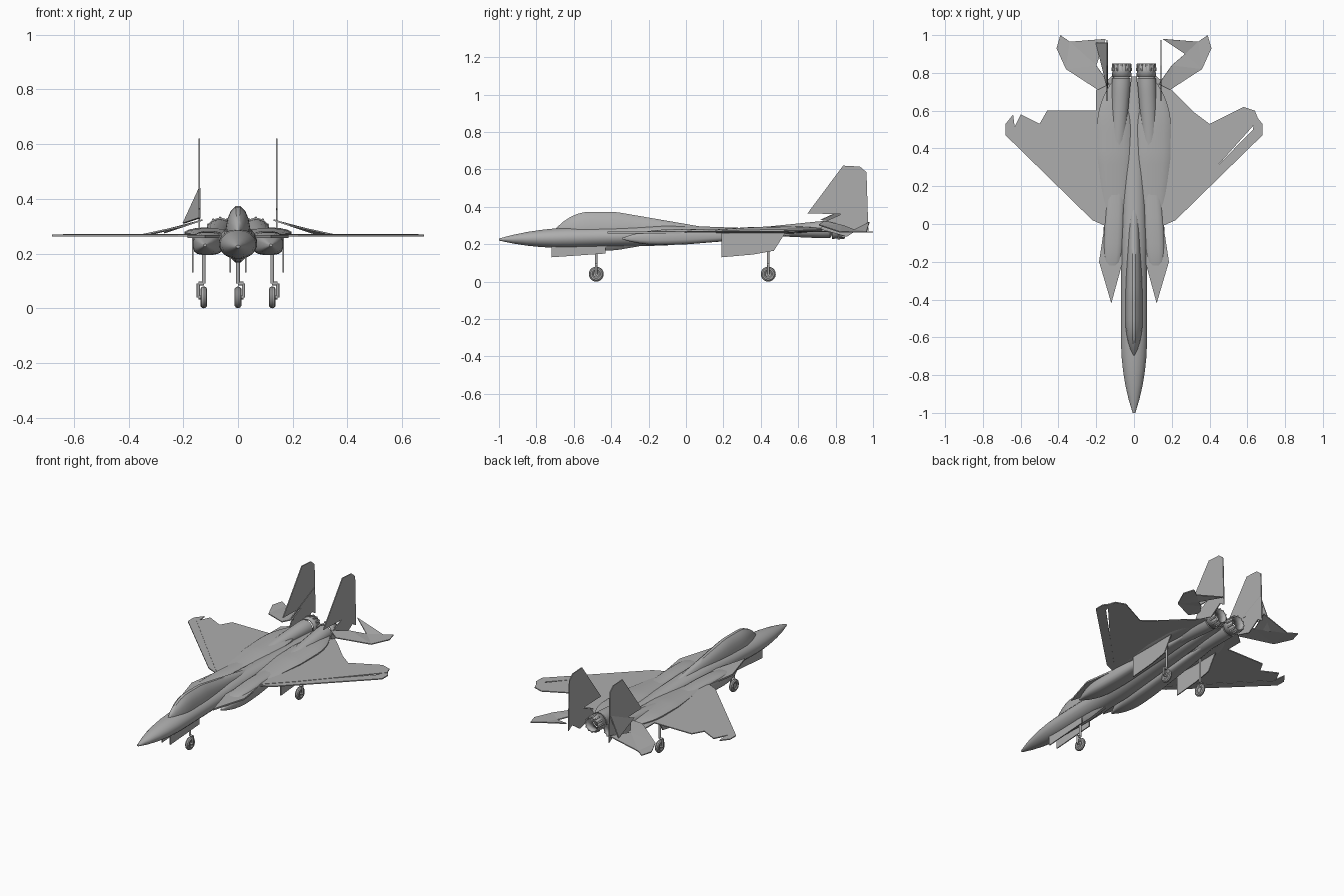
import bpy
import bmesh
from math import sin, cos, pi, sqrt, radians
from mathutils import Vector

cube = bpy.data.objects.get("Cube")
if cube:
    bpy.data.objects.remove(cube, do_unlink=True)

grey = bpy.data.materials.new("airframe_grey")
shade = 0.42
grey.diffuse_color = (shade, shade, shade, 1)
grey.use_nodes = True
grey.node_tree.nodes["Principled BSDF"].inputs["Base Color"].default_value = grey.diffuse_color


def smooth(ob):
    bpy.ops.object.select_all(action="DESELECT")
    ob.select_set(True)
    bpy.context.view_layer.objects.active = ob
    bpy.ops.object.shade_smooth_by_angle(angle=radians(35))


def finish(bm, name):
    bmesh.ops.recalc_face_normals(bm, faces=bm.faces)
    mesh = bpy.data.meshes.new(name)
    bm.to_mesh(mesh)
    bm.free()
    mesh.materials.append(grey)
    ob = bpy.data.objects.new(name, mesh)
    bpy.context.collection.objects.link(ob)
    return ob


def spindle(name, start, end, width, height, nose, tail, power=1.0, sides=16, steps=24):
    """Body between two points: a rounded nose and a tapering tail,
    each given as a share of the length. A low power makes it boxy."""
    start, end = Vector(start), Vector(end)
    bm = bmesh.new()
    rings = []
    for step in range(steps + 1):
        t = step / steps
        swell = max(0.1, sin(pi / 2 * min(1, t / nose)) ** 0.7)
        taper = max(0.05, min(1, (1 - t) / tail))
        centre = start.lerp(end, t)
        ring = []
        for i in range(sides):
            angle = 2 * pi * (i + 0.5) / sides
            c, s = cos(angle), sin(angle)
            across = c * abs(c) ** (power - 1) * width * swell * sqrt(taper)
            upward = s * abs(s) ** (power - 1) * height * swell * taper
            ring.append(bm.verts.new(centre + Vector((across, 0, upward))))
        rings.append(ring)
    for ring, following in zip(rings, rings[1:]):
        for i in range(sides):
            j = (i + 1) % sides
            bm.faces.new((ring[i], ring[j], following[j], following[i]))
    bm.faces.new(rings[0])
    bm.faces.new(rings[-1])
    smooth(finish(bm, name))


def plate(name, points, thickness=0.006):
    """Thin sheet with the given outline."""
    bm = bmesh.new()
    face = bm.faces.new([bm.verts.new(p) for p in points])
    bmesh.ops.triangulate(bm, faces=[face])
    mod = finish(bm, name).modifiers.new("thickness", "SOLIDIFY")
    mod.thickness = thickness
    mod.offset = 0


def rod(name, start, end, radius, end_radius=None, open_ends=False):
    start, end = Vector(start), Vector(end)
    bm = bmesh.new()
    bmesh.ops.create_cone(bm, cap_ends=not open_ends, segments=12, radius1=radius,
                          radius2=end_radius or radius, depth=(end - start).length)
    turn = (end - start).to_track_quat("Z", "Y")
    for v in bm.verts:
        v.co = turn @ v.co + (start + end) / 2
    ob = finish(bm, name)
    smooth(ob)
    return ob


def landing_gear(name, x, y, top, out):
    """Wheel on an axle, with a fork on the outer side and a leg above."""
    hub = 0.04
    fork = x + out * 0.02
    knee = hub + 0.05
    bpy.ops.mesh.primitive_torus_add(major_radius=0.027, minor_radius=0.013,
                                     major_segments=20, minor_segments=10,
                                     location=(x, y, hub), rotation=(0, pi / 2, 0))
    tyre = bpy.context.object
    tyre.name = name + "_tyre"
    tyre.data.materials.append(grey)
    smooth(tyre)
    rod(name + "_wheel_disc", (x - 0.006, y, hub), (x + 0.006, y, hub), 0.02)
    rod(name + "_axle", (x, y, hub), (fork, y, hub), 0.007)
    rod(name + "_fork", (fork, y, hub), (fork, y, knee), 0.006)
    rod(name + "_knee", (fork, y, knee), (x, y, knee), 0.007)
    rod(name + "_leg", (x, y, knee), (x, y, top), 0.007)


# Fuselage, canopy with its spine, and nose gear
spindle("fuselage", (0, -1, 0.225), (0, 0.78, 0.27), 0.07, 0.055, nose=0.22, tail=0.5, sides=20)
spindle("canopy", (0, -0.7, 0.27), (0, 0.22, 0.27), 0.046, 0.105, nose=0.2, tail=0.65)
landing_gear("nose_gear", 0, -0.48, 0.2, 1)

for side, s in (("left", 1), ("right", -1)):
    def level(outline, z):
        return [(s * x, y, z) for x, y in outline]

    def upright(outline, x):
        return [(s * x, y, z) for y, z in outline]

    # Intake: pointed lip above a boxy duct
    lip = [(0.06, 0), (0.06, -0.2), (0.12, -0.42), (0.185, -0.2), (0.155, 0)]
    plate(side + "_intake_lip", level(lip, 0.262), 0.01)
    spindle(side + "_intake_duct", (s * 0.12, -0.34, 0.23), (s * 0.07, 0.8, 0.265),
            0.055, 0.042, nose=0.2, tail=0.7, power=0.6)

    # Engine fairing, swelling towards an open nozzle ringed with petals
    x, z = s * 0.065, 0.28
    spindle(side + "_engine", (x, 0.8, z), (s * 0.1, 0.1, 0.26), 0.05, 0.047, nose=0.02, tail=0.9)
    nozzle = rod(side + "_nozzle", (x, 0.78, z), (x, 0.85, z), 0.052, 0.046, open_ends=True)
    nozzle.modifiers.new("wall", "SOLIDIFY").thickness = 0.006
    for i in range(12):
        out = Vector((cos(pi * i / 6), 0, sin(pi * i / 6)))
        root = Vector((x, 0.81, z)) + out * 0.05
        rod(side + "_nozzle_petal", root, root + Vector((0, 0.04, 0)) - out * 0.005, 0.005)

    # Wing panel; each tip has its own trailing edge
    if s > 0:
        tip = [(0.64, 0.53), (0.66, 0.55), (0.64, 0.6), (0.58, 0.62), (0.4, 0.53), (0.32, 0.59)]
    else:
        tip = [(0.64, 0.5), (0.6, 0.58), (0.5, 0.53), (0.46, 0.6)]
    rear = [(0.2, 0.6), (0.2, 0.71), (0.11, 0.79), (0, 0.74)]
    plate(side + "_wing", level([(0, 0), (0.13, -0.02), (0.3, 0.15)] + tip + rear, 0.268))

    # Leading-edge slat with a slot behind it
    slat = [(0.13, -0.02), (0.22, 0.02), (0.68, 0.47), (0.68, 0.53), (0.64, 0.58),
            (0.63, 0.5), (0.2, 0.06)]
    plate(side + "_slat", level(slat, 0.266))

    # Shoulder blending wing and engine
    spindle(side + "_shoulder", (s * 0.11, 0.75, 0.28), (s * 0.1, -0.05, 0.265),
            0.09, 0.02, nose=0.3, tail=0.5)

    # Tailplane, rising towards the root
    tail = [(0.15, 0.98), (0.34, 0.965), (0.39, 1), (0.41, 0.93), (0.36, 0.82),
            (0.19, 0.71), (0.13, 0.74), (0.2, 0.84), (0.27, 0.9)]
    plate(side + "_tailplane", [(s * x, y, 0.266 + max(0, 0.3 - x) / 3) for x, y in tail])

    # Tail fin and its root
    fin = [(0.65, 0.365), (0.84, 0.62), (0.93, 0.615), (0.965, 0.585), (0.975, 0.27), (0.83, 0.36)]
    plate(side + "_tail_fin", upright(fin, 0.142))
    root = [(0.72, 0.28), (0.74, 0.32), (0.83, 0.36), (0.95, 0.3), (0.86, 0.24)]
    plate(side + "_fin_root", upright(root, 0.142))

    # Main gear and the gear doors
    landing_gear(side + "_main_gear", s * 0.125, 0.44, 0.26, s)
    main_door = [(0.19, 0.26), (0.19, 0.13), (0.36, 0.145), (0.47, 0.165), (0.53, 0.26)]
    plate(side + "_main_door", upright(main_door, 0.165))
    nose_door = [(-0.72, 0.19), (-0.72, 0.13), (-0.43, 0.15), (-0.43, 0.19)]
    plate(side + "_nose_door", upright(nose_door, 0.028))

# Bent flap beside the right fin
plate("right_fin_flap", [(-0.14, 0.72, 0.33), (-0.14, 0.96, 0.44), (-0.2, 0.96, 0.31)])
